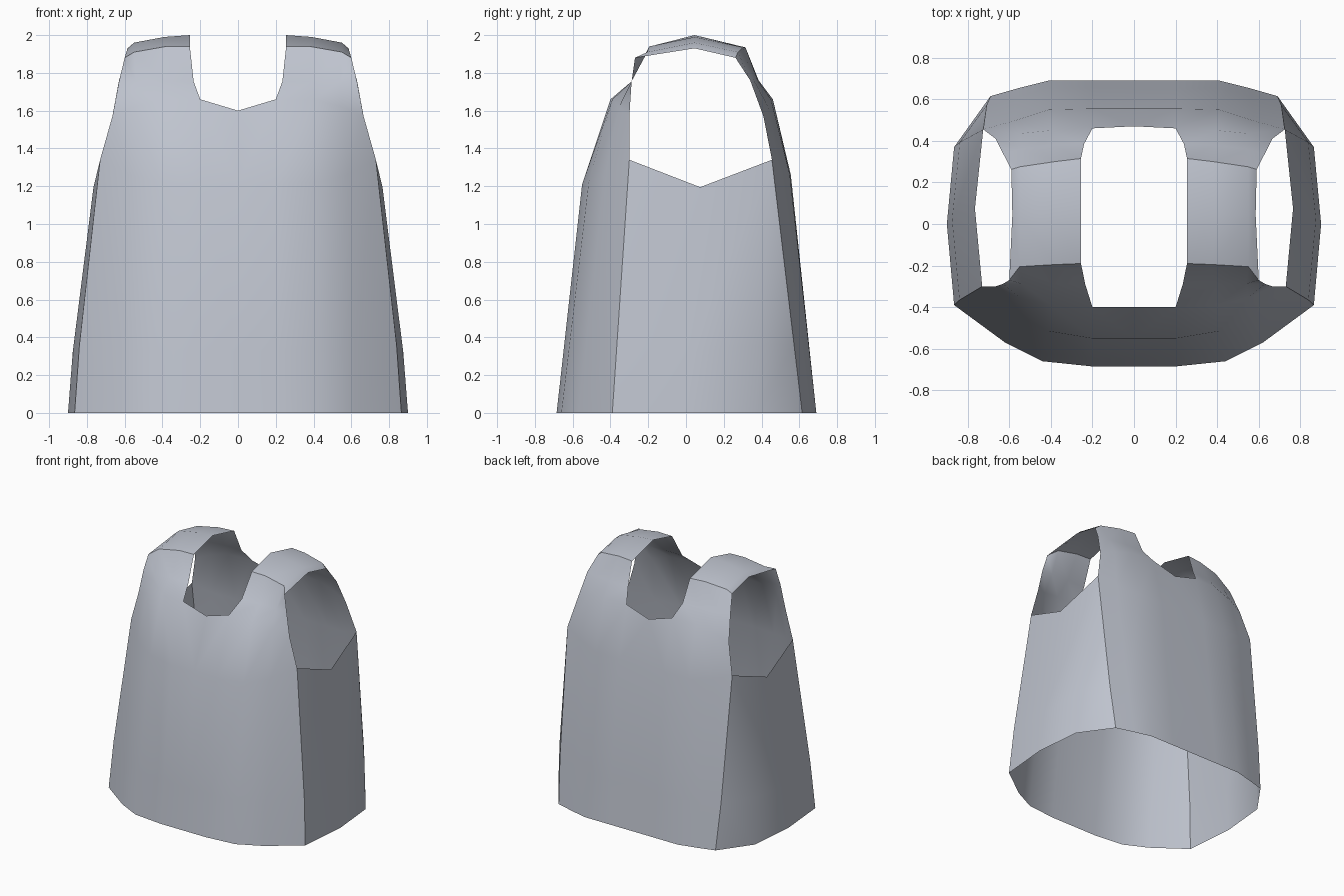
import bpy
import bmesh
from mathutils import Vector

cube = bpy.data.objects.get("Cube")
if cube:
    bpy.data.objects.remove(cube, do_unlink=True)

# One cloth colour for the whole vest
cloth = bpy.data.materials.new("pale_grey_cloth")
cloth.use_nodes = True
colour = (0.52, 0.55, 0.62, 1.0)
cloth.diffuse_color = colour
cloth.node_tree.nodes["Principled BSDF"].inputs["Base Color"].default_value = colour


def row(xs, ys, zs):
    """Join coordinate lists into points; a single number is repeated."""
    def spread(values):
        return values if isinstance(values, list) else [values] * len(xs)
    return [Vector(point) for point in zip(xs, spread(ys), spread(zs))]


def with_waist(rows):
    """Insert a slightly bulging row above the hem."""
    hem, chest = rows[0], rows[1]
    waist = [low.lerp(high, 0.27) for low, high in zip(hem, chest)]
    for point in waist:
        point.x *= 1.013
    return [hem, waist] + rows[1:]


def make_panel(name, rows, flip=False):
    """Skin rows of points into a smooth single-layer sheet.

    Rows may be shorter at the inner end, which leaves the neck open."""
    mesh = bpy.data.meshes.new(name)
    bm = bmesh.new()
    grid = [[bm.verts.new(point) for point in points] for points in rows]
    for lower, upper in zip(grid, grid[1:]):
        shared = min(len(lower), len(upper))
        lower, upper = lower[-shared:], upper[-shared:]
        for i in range(shared - 1):
            corners = [lower[i], lower[i + 1], upper[i + 1], upper[i]]
            bm.faces.new(corners[::-1] if flip else corners)
    bmesh.ops.remove_doubles(bm, verts=bm.verts[:], dist=0.0005)
    for face in bm.faces:
        face.smooth = True
    bm.to_mesh(mesh)
    bm.free()
    mesh.materials.append(cloth)
    panel = bpy.data.objects.new(name, mesh)
    bpy.context.collection.objects.link(panel)
    return panel


def mirror_across_middle(panel):
    """Complete the other half of a panel, or add its twin."""
    mirror = panel.modifiers.new("mirror_halves", "MIRROR")
    mirror.use_axis[0] = True
    mirror.use_clip = True


# Front panel, from hem to shoulder, middle to armhole
front_rows = with_waist([
    row([0, .2, .44, .62, .865], [-.685, -.685, -.66, -.57, -.39], 0),
    row([0, .2, .41, .58, .73], [-.55, -.55, -.515, -.43, -.3], [1.21, 1.21, 1.22, 1.26, 1.34]),
    row([0, .2, .4, .55, .665], [-.4, -.4, -.39, -.355, -.3], [1.6, 1.66, 1.66, 1.62, 1.57]),
    row([.235, .39, .54, .63], -.288, 1.755),
    row([.255, .38, .55, .6], [-.19, -.195, -.205, -.27], [1.94, 1.94, 1.91, 1.88]),
])

# Back panel, from hem to shoulder, middle to armhole
back_rows = with_waist([
    row([0, .2, .41, .55, .69], [.69, .69, .69, .655, .615], 0),
    row([0, .2, .41, .58, .725], [.555, .555, .55, .495, .455], [1.26, 1.26, 1.26, 1.29, 1.34]),
    row([0, .2, .4, .55, .665], [.47, .46, .45, .435, .41], [1.6, 1.66, 1.66, 1.62, 1.57]),
    row([.24, .39, .54, .63], [.385, .38, .36, .34], 1.76),
    row([.255, .38, .55, .59], [.315, .3, .275, .262], [1.935, 1.935, 1.91, 1.88]),
])

# Shoulder straps arch between the tops of the two panels
strap_rows = [
    front_rows[-1],
    row([.255, .39, .55, .585], .045, [2, 1.99, 1.96, 1.93]),
    back_rows[-1],
]

# Side panels share their seams with the front and the back;
# the two rearmost columns meet at the armhole
hem_front, arm_front = front_rows[0][-1], front_rows[2][-1]
hem_back, arm_back = back_rows[0][-1], back_rows[2][-1]
side_rows = with_waist([
    [hem_front, Vector((.9, 0, 0)), Vector((.865, .37, 0)), hem_back],
    [arm_front, Vector((.765, .075, 1.195)), arm_back, arm_back],
])

panels = [
    make_panel("front_panel", front_rows),
    make_panel("back_panel", back_rows, flip=True),
    make_panel("shoulder_straps", strap_rows),
    make_panel("side_panels", side_rows),
]
for panel in panels:
    mirror_across_middle(panel)
